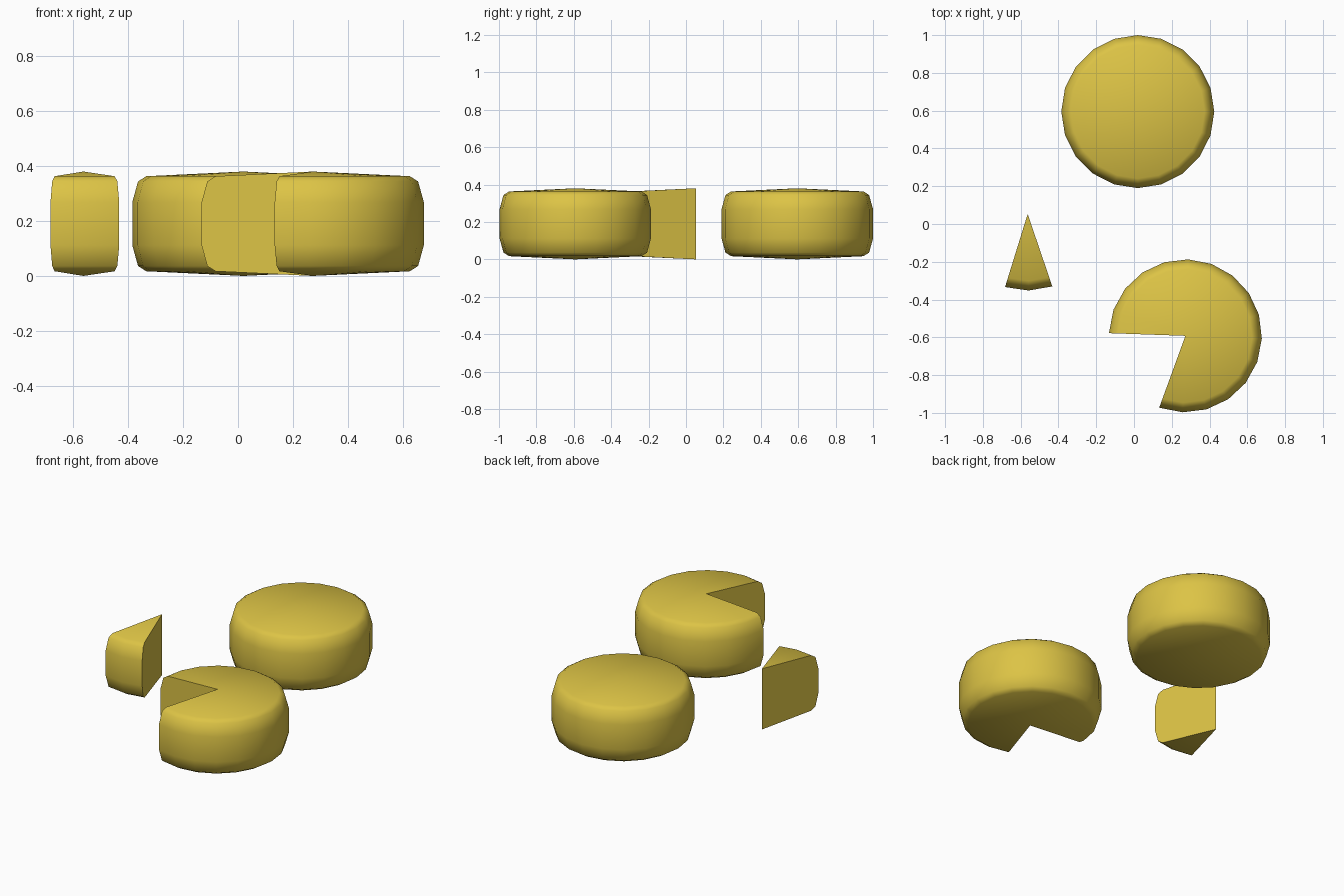
import bpy, bmesh, math

if "Cube" in bpy.data.objects:
    bpy.data.objects.remove(bpy.data.objects["Cube"])

rind = bpy.data.materials.new("cheese_yellow")
rind.diffuse_color = (0.72, 0.55, 0.06, 1.0)
rind.use_nodes = True
rind.node_tree.nodes["Principled BSDF"].inputs["Base Color"].default_value = rind.diffuse_color

# Outer profile (radius, height), from bottom to top
PROFILE = [(0.354, 0.017), (0.384, 0.036), (0.405, 0.112),
           (0.405, 0.268), (0.384, 0.344), (0.354, 0.363)]
HEIGHT = 0.38
STEP = 18  # degrees per side, 20 sides for a full wheel


def cheese(name, center, start, segments):
    """Revolve the profile; partial turns get flat cut faces."""
    full = segments * STEP == 360
    bm = bmesh.new()
    bottom = bm.verts.new((0, 0, 0))
    top = bm.verts.new((0, 0, HEIGHT))
    columns = []
    for i in range(segments if full else segments + 1):
        a = math.radians(start + i * STEP)
        columns.append([bm.verts.new((r * math.cos(a), r * math.sin(a), z))
                        for r, z in PROFILE])
    for i in range(segments):
        a, b = columns[i], columns[(i + 1) % len(columns)]
        bm.faces.new((bottom, b[0], a[0]))
        for k in range(len(PROFILE) - 1):
            bm.faces.new((a[k], b[k], b[k + 1], a[k + 1]))
        bm.faces.new((a[-1], b[-1], top))
    # Flat cut sides
    if not full:
        bm.faces.new([bottom] + columns[0] + [top])
        bm.faces.new([top] + columns[-1][::-1] + [bottom])
    bmesh.ops.recalc_face_normals(bm, faces=bm.faces)
    mesh = bpy.data.meshes.new(name)
    bm.to_mesh(mesh)
    bm.free()
    mesh.materials.append(rind)
    obj = bpy.data.objects.new(name, mesh)
    obj.location = (center[0], center[1], 0)
    bpy.context.collection.objects.link(obj)
    bpy.ops.object.select_all(action='DESELECT')
    obj.select_set(True)
    bpy.context.view_layer.objects.active = obj
    bpy.ops.object.shade_smooth_by_angle(angle=math.radians(55))
    return obj


# Whole wheel, wheel with a missing slice, and a single wedge
cheese("whole_cheese_wheel", (0.02, 0.595), 0, 20)
cheese("cut_cheese_wheel", (0.272, -0.592), 250, 16)
cheese("cheese_wedge", (-0.563, 0.053), 252.8, 2)
